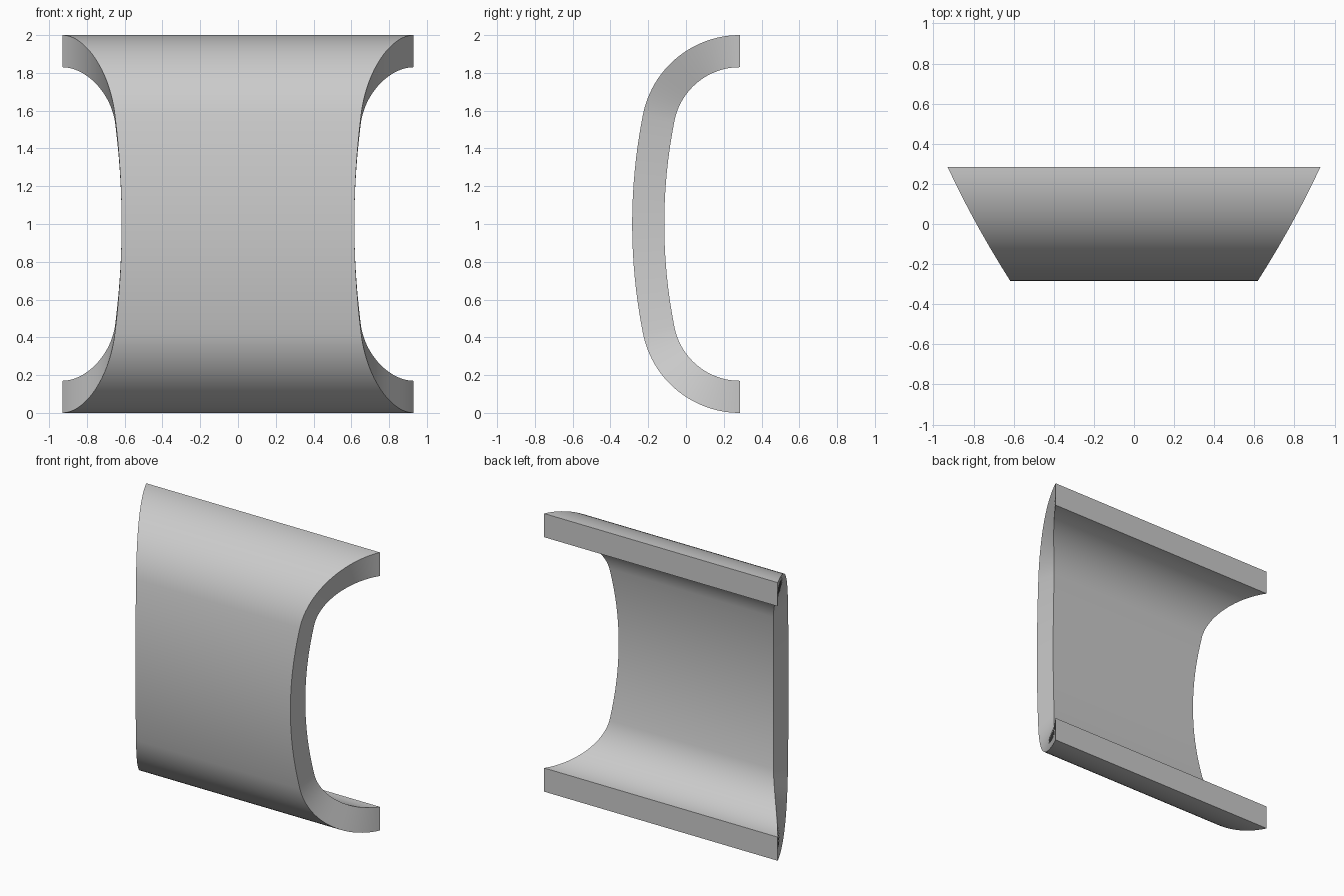
import bpy, bmesh, math

if "Cube" in bpy.data.objects:
    bpy.data.objects.remove(bpy.data.objects["Cube"], do_unlink=True)

THICK = 0.17
BACK = 0.285        # y of the flat lip ends
R_LIP = 0.523       # outer radius of the curled lips
R_FACE = 2.95       # outer radius of the gently bowed face
BEND = math.asin(0.57 / R_FACE)

grey = bpy.data.materials.new("plain_grey")
grey.use_nodes = True
grey.diffuse_color = (0.6, 0.6, 0.6, 1)
grey.node_tree.nodes["Principled BSDF"].inputs["Base Color"].default_value = (0.6, 0.6, 0.6, 1)


def half_width(y):
    """Flare of the cut sides, following the outer skin."""
    return 0.785 + 0.55 * y - 0.15 * y * y


def section(centre_y, centre_z, radius, angle):
    """Outer and inner (y, z) points on one radial line of an arc."""
    return [(centre_y - r * math.cos(angle), centre_z + r * math.sin(angle))
            for r in (radius, radius - THICK)]


# Upper half of the C profile: bowed face, then curled lip
face_y = -BACK + R_FACE
upper = [section(face_y, 1, R_FACE, BEND * i / 8) for i in range(8)]
upper += [section(BACK, 2 - R_LIP, R_LIP, BEND + (math.pi / 2 - BEND) * i / 24)
          for i in range(25)]
lower = [[(y, 2 - z) for y, z in pair] for pair in reversed(upper[1:])]

# Each section becomes a ring of four corners across the panel
bm = bmesh.new()
rings = []
for (oy, oz), (iy, iz) in lower + upper:
    w = half_width(oy)
    corners = [(-w, oy, oz), (w, oy, oz), (w, iy, iz), (-w, iy, iz)]
    rings.append([bm.verts.new(c) for c in corners])

for a, b in zip(rings, rings[1:]):
    for k in range(4):
        n = (k + 1) % 4
        bm.faces.new((a[k], a[n], b[n], b[k]))
bm.faces.new(rings[0])
bm.faces.new(rings[-1])
bmesh.ops.recalc_face_normals(bm, faces=bm.faces)

mesh = bpy.data.meshes.new("curved_panel")
bm.to_mesh(mesh)
bm.free()
mesh.materials.append(grey)
panel = bpy.data.objects.new("curved_panel", mesh)
bpy.context.collection.objects.link(panel)

# Smooth skins, crisp edges
bpy.ops.object.select_all(action="DESELECT")
panel.select_set(True)
bpy.context.view_layer.objects.active = panel
bpy.ops.object.shade_smooth_by_angle(angle=math.radians(35))
